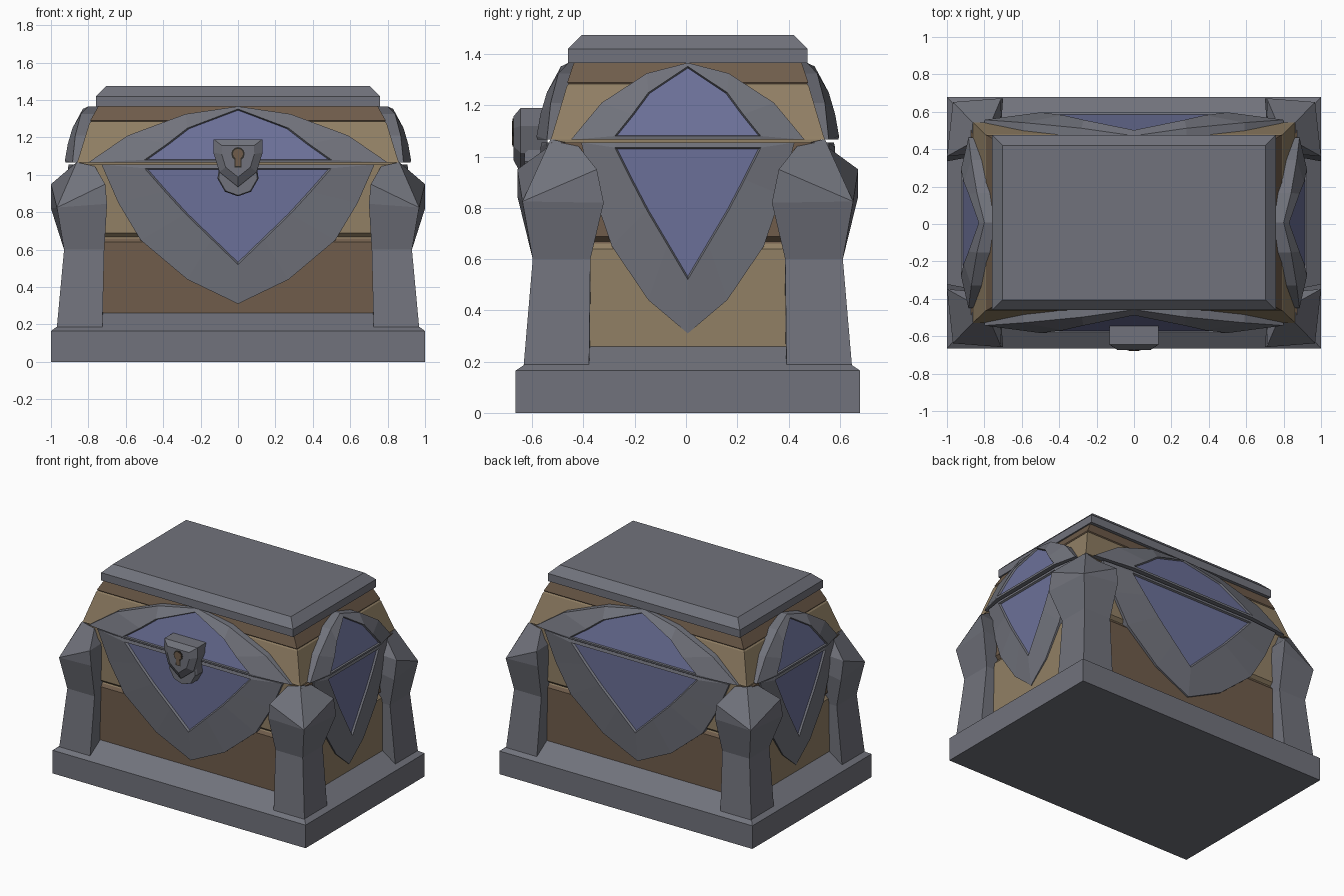
import bpy, bmesh, math
from mathutils import Matrix

if "Cube" in bpy.data.objects:
    bpy.data.objects.remove(bpy.data.objects["Cube"])

CY = 0.007  # small depth offset of the whole chest


def material(name, rgb):
    m = bpy.data.materials.new(name)
    m.diffuse_color = (*rgb, 1)
    m.use_nodes = True
    m.node_tree.nodes["Principled BSDF"].inputs["Base Color"].default_value = m.diffuse_color
    return m


STONE = material("grey metal", (0.165, 0.17, 0.2))
LIGHT = material("light wood", (0.285, 0.215, 0.13))
DARK = material("dark wood", (0.16, 0.108, 0.07))
BLUE = material("blue panel", (0.15, 0.165, 0.32))
BLACK = material("keyhole shadow", (0.03, 0.026, 0.022))


def loft(name, rings, mats, rule=None, cap=0, angle=0):
    """Bridge equal rings of points, cap both ends; rule(face) gives a material index."""
    bm = bmesh.new()
    vr = [[bm.verts.new(p) for p in ring] for ring in rings]
    n = len(vr[0])
    for a, b in zip(vr, vr[1:]):
        for i in range(n):
            j = (i + 1) % n
            bm.faces.new((a[i], a[j], b[j], b[i]))
    bm.faces.new(vr[0][::-1])
    bm.faces.new(vr[-1]).material_index = cap
    bmesh.ops.remove_doubles(bm, verts=bm.verts, dist=0.0005)
    bmesh.ops.recalc_face_normals(bm, faces=bm.faces)
    if rule:
        for f in bm.faces:
            f.normal_update()
            f.material_index = rule(f)
    bm.transform(Matrix.Translation((0, CY, 0)) @ Matrix.Rotation(angle, 4, 'Z'))
    me = bpy.data.meshes.new(name)
    bm.to_mesh(me)
    bm.free()
    for m in mats:
        me.materials.append(m)
    ob = bpy.data.objects.new(name, me)
    bpy.context.collection.objects.link(ob)
    return ob


def rects(levels):
    return [[(-x, -y, z), (x, -y, z), (x, y, z), (-x, y, z)] for x, y, z in levels]


# Base plinth with sloping ledge
loft("base", rects([(1, .672, 0), (1, .672, .165), (.87, .53, .26)]), [STONE])


# Wooden body: plank colours swap between long and short sides
def body_rule(f):
    low = f.calc_center_median().z < .663
    long_side = abs(f.normal.y) > abs(f.normal.x)
    return 1 if low == long_side else 0


loft("body_planks", rects([(.87, .53, .2), (.87, .53, .64), (.855, .515, .66),
                           (.85, .51, .668), (.872, .532, .688), (.872, .532, 1.055)]),
     [LIGHT, DARK], body_rule)
loft("rim", rects([(.855, .52, 1.05), (.855, .52, 1.075)]), [LIGHT])

# Sloped lid planks
loft("lid_lower_planks", rects([(.86, .535, 1.067), (.855, .53, 1.08), (.795, .472, 1.275),
                                (.78, .46, 1.29)]), [LIGHT])
loft("lid_upper_planks", rects([(.785, .462, 1.28), (.79, .47, 1.29), (.745, .443, 1.37)]), [DARK])

# Lid top plate
loft("lid_cap", rects([(.758, .468, 1.365), (.758, .468, 1.42), (.703, .413, 1.475)]), [STONE])

# Corner posts: rows are outer corner, front edge, hidden corner, side edge
POST = [
    [(.97, .643, .17), (.725, .643, .17), (.72, .38, .17), (.97, .385, .17)],
    [(.968, .64, .19), (.725, .64, .19), (.72, .38, .19), (.968, .385, .19)],
    [(.93, .605, .6), (.715, .605, .6), (.72, .38, .6), (.93, .38, .6)],
    [(.968, .645, .825), (.70, .665, .845), (.72, .38, .83), (1, .328, .82)],
    [(.968, .645, .825), (.71, .665, .95), (.72, .38, .95), (1, .355, .95)],
    [(.862, .535, 1.068), (.765, .535, 1.045), (.76, .43, 1.0), (.865, .43, 1.045)],
]
for sx, fx in ((1, "right"), (-1, "left")):
    for sy, fy in ((-1, "front"), (1, "back")):
        loft(f"{fy}_{fx}_post", [[(x * sx, y * sy, z) for x, y, z in r] for r in POST], [STONE])

# Shield halves: (half width, depth, height), top/bottom edge first
LOW_OUT = [(.5, .57, 1.055), (.73, .55, 1.055), (.64, .55, .85), (.52, .55, .65),
           (.27, .545, .44), (0, .54, .31)]
LOW_IN = [(.49, .575, 1.035), (.5, .575, 1.035), (.39, .575, .91), (.28, .572, .79),
          (.14, .568, .655), (0, .565, .52)]
LID_OUT = [(.5, .588, 1.066), (.8, .55, 1.066), (.59, .535, 1.21), (.28, .505, 1.325), (0, .465, 1.366)]
LID_IN = [(.49, .59, 1.08), (.5, .59, 1.08), (.38, .575, 1.165), (.27, .55, 1.25), (0, .495, 1.352)]


def ring(half, width, push, inset=1.0, pivot=0):
    pts = [(u * width * inset, -(d + push), pivot + (z - pivot) * inset) for u, d, z in half]
    return pts + [(-x, y, z) for x, y, z in reversed(pts) if x > 0]


SIDES = [("front", 0, 1, 0), ("back", math.pi, 1, 0),
         ("right", math.pi / 2, .57, .335), ("left", -math.pi / 2, .57, .335)]
for side, ang, w, off in SIDES:
    for part, outer, inner, pivot in (("body", LOW_OUT, LOW_IN, .87), ("lid", LID_OUT, LID_IN, 1.16)):
        loft(f"{side}_{part}_shield",
             [ring(outer, w, off - .08), ring(outer, w, off), ring(inner, w, off),
              ring(inner, w, off - .012, .965, pivot)],
             [STONE, BLUE], cap=1, angle=ang)

# Lock: hasp tongue, bevelled plate and keyhole
YL = -CY


def plate(name, outline, levels, mat, zc=1.09):
    """Extrude a front outline through (depth, scale) levels."""
    return loft(name, [[(x * s, y + YL, zc + (z - zc) * s) for x, z in outline] for y, s in levels], [mat])


plate("lock_tongue", [(-.1, 1.05), (-.11, .98), (-.07, .91), (0, .885), (.07, .91), (.11, .98), (.1, 1.05)],
      [(-.55, 1), (-.615, 1), (-.63, .94)], STONE, .98)
plate("lock_plate", [(-.13, 1.19), (-.132, 1.12), (-.1, 1.015), (0, .935), (.1, 1.015), (.132, 1.12), (.13, 1.19)],
      [(-.54, 1), (-.645, 1), (-.674, .66)], STONE)


def keyhole(r, slot, bottom):
    arc = [(r * math.sin(a), 1.112 + r * math.cos(a))
           for a in (math.radians(-150 + 30 * i) for i in range(11))]
    return arc + [(slot, bottom), (-slot, bottom)]


plate("keyhole_rim", keyhole(.036, .019, 1.04), [(-.67, 1), (-.676, 1)], BLACK)
plate("keyhole", keyhole(.027, .012, 1.046), [(-.67, 1), (-.679, 1)], DARK)
